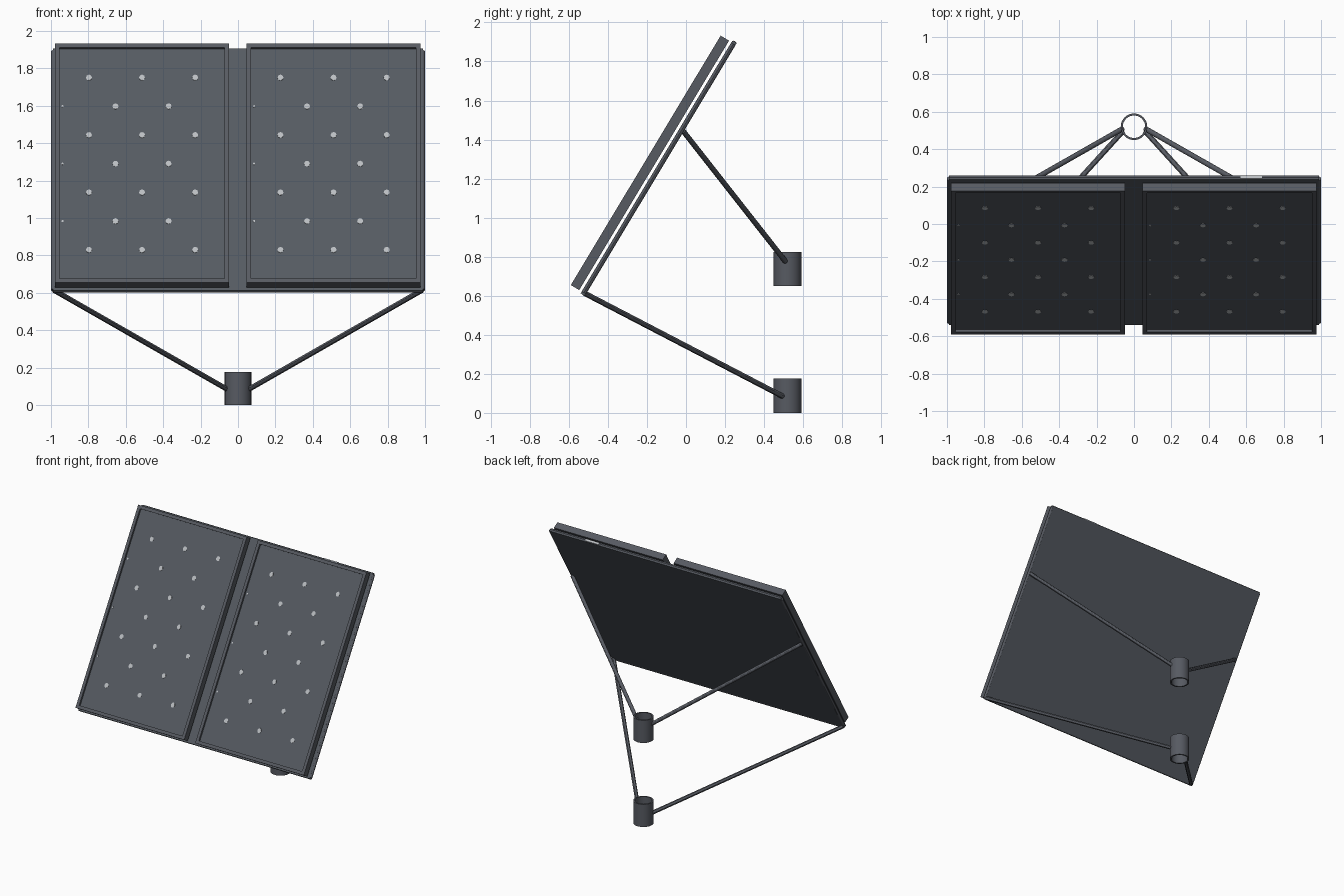
import bpy, bmesh, math
from mathutils import Matrix, Vector

cube = bpy.data.objects.get("Cube")
if cube:
    bpy.data.objects.remove(cube, do_unlink=True)


def material(name, colour):
    m = bpy.data.materials.new(name)
    m.use_nodes = True
    m.diffuse_color = (*colour, 1)
    m.node_tree.nodes["Principled BSDF"].inputs["Base Color"].default_value = (*colour, 1)
    return m


METAL = material("dark grey metal", (0.095, 0.103, 0.122))
CELLS = material("slate grey cells", (0.091, 0.104, 0.122))
LIGHT = material("light grey contacts", (0.5, 0.52, 0.54))

# Tilted frame: local x across, y up the slope, z out of the front face
TILT = Matrix.Translation((0, -0.59, 0.655)) @ Matrix.Rotation(math.radians(59), 4, "X")
SLOPE = 1.49


def finish(name, bm, mats, matrix=Matrix(), smooth=False):
    mesh = bpy.data.meshes.new(name)
    bmesh.ops.recalc_face_normals(bm, faces=bm.faces)
    bm.to_mesh(mesh)
    bm.free()
    for m in mats:
        mesh.materials.append(m)
    ob = bpy.data.objects.new(name, mesh)
    ob.matrix_world = matrix
    bpy.context.collection.objects.link(ob)
    if smooth:
        bpy.ops.object.select_all(action="DESELECT")
        ob.select_set(True)
        bpy.context.view_layer.objects.active = ob
        bpy.ops.object.shade_smooth_by_angle()


def box(bm, lo, hi):
    lo, hi = Vector(lo), Vector(hi)
    mat = Matrix.Translation((lo + hi) / 2) @ Matrix.Diagonal((*(hi - lo), 1))
    bmesh.ops.create_cube(bm, size=1, matrix=mat)


def disc(bm, x, y, radius):
    mat = Matrix.Translation((x, y, -0.0145)) @ Matrix.Diagonal((1, 1.15, 1, 1))
    bmesh.ops.create_cone(bm, cap_ends=True, segments=8, radius1=radius,
                          radius2=radius, depth=0.003, matrix=mat)


def rod(name, a, b, radius=0.014):
    a, b = Vector(a), Vector(b)
    d = b - a
    bm = bmesh.new()
    mat = Matrix.Translation((a + b) / 2) @ d.to_track_quat("Z", "Y").to_matrix().to_4x4()
    bmesh.ops.create_cone(bm, cap_ends=True, segments=12, radius1=radius,
                          radius2=radius, depth=d.length, matrix=mat)
    finish(name, bm, [METAL], smooth=True)


# Backing sheet with a tubular rim
bm = bmesh.new()
box(bm, (-0.99, -0.01, -0.09), (0.99, 1.498, -0.065))
finish("backing_sheet", bm, [CELLS], TILT)
corners = [TILT @ Vector((x, y, -0.0775)) for x, y in
           [(-0.987, 0), (0.987, 0), (0.987, 1.488), (-0.987, 1.488)]]
for i, side in enumerate(("bottom", "left", "top", "right")):
    rod("rim_" + side, corners[i], corners[(i + 1) % 4], 0.013)

# Small pale plate on the top rim
bm = bmesh.new()
box(bm, (0.57, 1.496, -0.086), (0.685, 1.503, -0.07))
finish("rim_plate", bm, [LIGHT], TILT)

# Two framed panels with recessed cells and staggered contacts
for side, cx in (("right", -0.513), ("left", 0.511)):
    bm = bmesh.new()
    box(bm, (cx - 0.465, 0, -0.05), (cx + 0.465, SLOPE, 0))
    front = max(bm.faces, key=lambda f: f.calc_center_median().z)
    bmesh.ops.inset_region(bm, faces=[front], thickness=0.033)
    ext = bmesh.ops.extrude_face_region(bm, geom=[front])["geom"]
    bmesh.ops.translate(bm, vec=(0, 0, -0.015),
                        verts=[g for g in ext if isinstance(g, bmesh.types.BMVert)])
    if front.is_valid:
        bmesh.ops.delete(bm, geom=[front], context="FACES_ONLY")
    for f in ext:
        if isinstance(f, bmesh.types.BMFace):
            f.material_index = 1
    finish(side + "_panel", bm, [METAL, CELLS], TILT)

    bm = bmesh.new()
    for row in range(7):
        y = SLOPE / 2 + (row - 3) * 0.179 + 0.004
        if row % 2:
            disc(bm, cx - 0.425, y, 0.006)
        for dx in ((-0.142, 0.142) if row % 2 else (-0.284, 0, 0.284)):
            disc(bm, cx + dx, y, 0.016)
    finish(side + "_contacts", bm, [LIGHT], TILT)


# Open pole collars
def collar(name, z0, z1, segments=32):
    bm = bmesh.new()
    rings = []
    for r, z in ((0.071, z0), (0.071, z1), (0.06, z1), (0.06, z0)):
        rings.append([bm.verts.new((r * math.cos(t), 0.52 + r * math.sin(t), z))
                      for t in (2 * math.pi * i / segments for i in range(segments))])
    for k in range(4):
        a, b = rings[k], rings[(k + 1) % 4]
        for i in range(segments):
            j = (i + 1) % segments
            bm.faces.new((a[i], a[j], b[j], b[i]))
    finish(name, bm, [METAL], smooth=True)


collar("lower_collar", 0, 0.175)
collar("upper_collar", 0.65, 0.825)

# Struts from the collars to the sheet edges
for side, s in (("left", 1), ("right", -1)):
    rod("lower_strut_" + side, (s * 0.06, 0.495, 0.085), (s * 0.983, -0.52, 0.613))
    rod("upper_strut_" + side, (s * 0.06, 0.51, 0.775), (s * 0.983, -0.015, 1.444))
